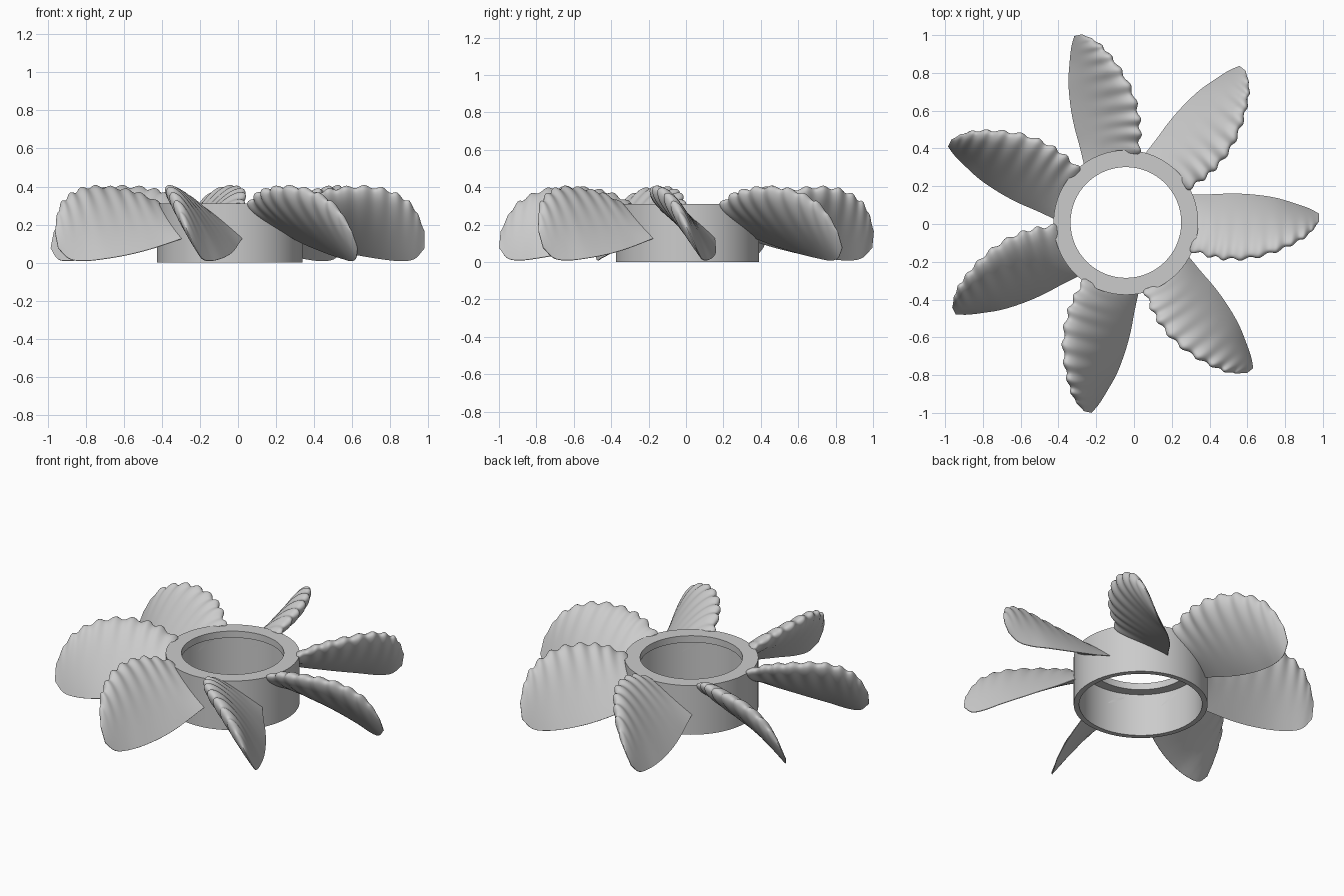
import bpy, bmesh, math
from mathutils import Vector, Matrix

cube = bpy.data.objects.get("Cube")
if cube:
    bpy.data.objects.remove(cube, do_unlink=True)

CENTRE = Vector((-0.043, 0.008, 0))
BLADES = 7
WAVES = 9

grey = bpy.data.materials.new("plain_grey")
grey.use_nodes = True
COLOUR = (0.6, 0.6, 0.6, 1)
grey.diffuse_color = COLOUR
grey.node_tree.nodes["Principled BSDF"].inputs["Base Color"].default_value = COLOUR


def finish(name, bm):
    mesh = bpy.data.meshes.new(name)
    bmesh.ops.recalc_face_normals(bm, faces=bm.faces)
    bm.to_mesh(mesh)
    bm.free()
    mesh.materials.append(grey)
    obj = bpy.data.objects.new(name, mesh)
    bpy.context.collection.objects.link(obj)
    bpy.ops.object.select_all(action='DESELECT')
    obj.select_set(True)
    bpy.context.view_layer.objects.active = obj
    bpy.ops.object.shade_smooth_by_angle(angle=math.radians(40))
    return obj


def bridge(bm, p, q):
    """Join two closed loops of equal length."""
    n = len(p)
    for j in range(n):
        k = (j + 1) % n
        bm.faces.new((p[j], q[j], q[k], p[k]))


def spline(points, t):
    """Catmull-Rom curve through the points, t from 0 to 1."""
    pts = [Vector(p) for p in points]
    pts = [2 * pts[0] - pts[1]] + pts + [2 * pts[-1] - pts[-2]]
    x = t * (len(points) - 1)
    i = min(int(x), len(points) - 2)
    f = x - i
    a, b, c, d = pts[i:i + 4]
    return 0.5 * (2 * b + (c - a) * f + (2 * a - 5 * b + 4 * c - d) * f ** 2
                  + (3 * b - a - 3 * c + d) * f ** 3)


# Hub: open sleeve with an inward lip at the top
def make_hub():
    bm = bmesh.new()
    profile = [(0.383, 0), (0.383, 0.31), (0.293, 0.31), (0.293, 0.268),
               (0.352, 0.268), (0.352, 0)]
    steps = 96
    rings = []
    for k in range(steps):
        a = math.tau * k / steps
        rings.append([bm.verts.new((r * math.cos(a), r * math.sin(a), z)) for r, z in profile])
    for k in range(steps):
        bridge(bm, rings[k], rings[(k + 1) % steps])
    finish("hub", bm).location = CENTRE


# Blade edges as (distance out, sideways, height)
LOW_EDGE = [(0.34, 0.147, 0.13), (0.45, 0.148, 0.095), (0.56, 0.152, 0.065),
            (0.67, 0.147, 0.04), (0.79, 0.13, 0.02), (0.893, 0.1, 0.009),
            (0.97, 0.073, 0.02), (1.023, 0.045, 0.075)]
WAVY_EDGE = [(0.337, -0.145, 0.305), (0.45, -0.175, 0.357), (0.55, -0.19, 0.382),
             (0.67, -0.182, 0.395), (0.79, -0.148, 0.388), (0.893, -0.102, 0.35),
             (0.97, -0.055, 0.285), (1.023, 0.005, 0.165)]


def half_thickness(x):
    """Rounded-nose airfoil, x from 0 at the nose to 1 at the thin edge."""
    return 0.9 * (0.2969 * math.sqrt(x) - 0.126 * x - 0.3516 * x ** 2
                  + 0.2843 * x ** 3 - 0.1036 * x ** 4)


def blade_point(u, x, side):
    low, high = spline(LOW_EDGE, u), spline(WAVY_EDGE, u)
    chord = high - low
    across = Vector((0, chord.z, -chord.y)).normalized()
    # bumps along the nose, fading toward the thin edge and the tip
    wave = math.sin(math.tau * WAVES * u) * (1 - x) ** 2 * min(1, (1 - u) * 8)
    p = high.lerp(low, x) + chord.normalized() * 0.01 * wave
    thick = half_thickness(x) * chord.length * math.sqrt(1 - u ** 8) * (1 + 0.1 * wave)
    p += across * side * (thick + 0.002 * min(1, x * 10))
    # wrap the root around the hub
    wrapped = math.sqrt(0.367 ** 2 - min(abs(p.y), 0.2) ** 2)
    p.x += (wrapped - 0.338) * (1 - u) ** 4
    return p


def make_blade():
    bm = bmesh.new()
    along, around = 126, 22
    stations = [(j / around) ** 1.6 for j in range(around + 1)]
    outline = [(x, 1) for x in stations] + [(x, -1) for x in reversed(stations[1:])]
    loops = [[bm.verts.new(blade_point(i / along, x, side)) for x, side in outline]
             for i in range(along + 1)]
    for p, q in zip(loops, loops[1:]):
        bridge(bm, p, q)
    bm.faces.new(loops[0])
    bm.faces.new(loops[-1])
    return finish("blade_1", bm)


make_hub()
first = make_blade()
for n in range(BLADES):
    blade = first if n == 0 else first.copy()
    if n:
        blade.name = f"blade_{n + 1}"
        bpy.context.collection.objects.link(blade)
    blade.matrix_world = Matrix.Translation(CENTRE) @ Matrix.Rotation(math.tau * n / BLADES, 4, 'Z')
